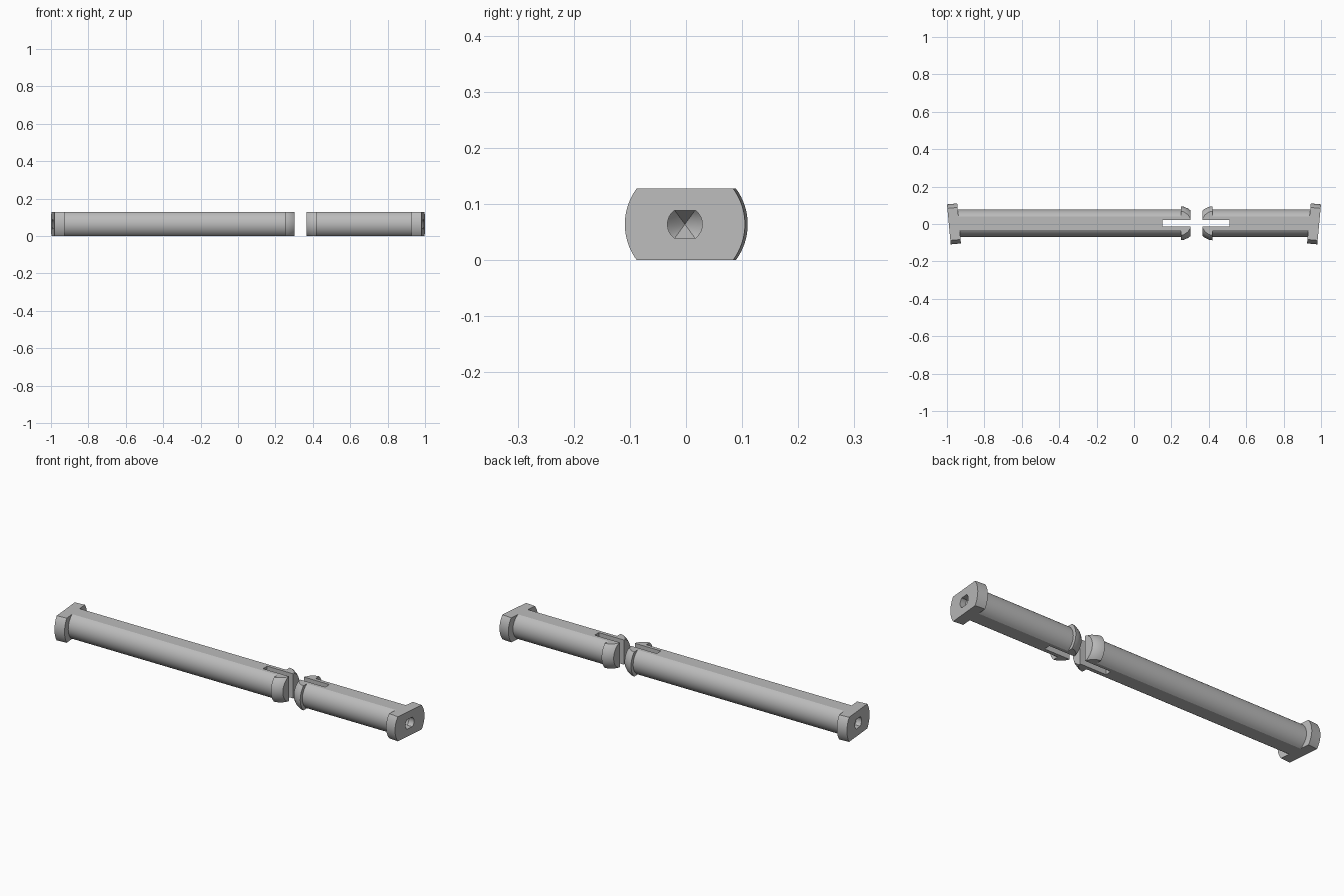
import bpy, bmesh
from math import asin, cos, sin, pi

cube = bpy.data.objects.get("Cube")
if cube:
    bpy.data.objects.remove(cube, do_unlink=True)

HALF = 0.064      # half height between the two flats
TILT = 0.093      # slant of the head
BODY = 0.073      # shaft radius
HEAD = 0.107      # head radius
ARC = 16          # segments in each rounded side

grey = bpy.data.materials.new("plain grey")
grey.use_nodes = True
colour = (0.5, 0.5, 0.5, 1)
grey.diffuse_color = colour
grey.node_tree.nodes["Principled BSDF"].inputs["Base Color"].default_value = colour


def section(r, h):
    """Circle with its top and bottom cut flat, as (y, z) points."""
    a = asin(min(1, h / r))
    return [(r * cos(t), r * sin(t))
            for start in (-a, pi - a)
            for t in (start + 2 * a * i / ARC for i in range(ARC + 1))]


def pin(name, side, length, slot):
    # Rings run from the socket in the head, along the shaft, to the barbed tip:
    # distance from the head, radius, half height, y centre, slant
    neck = length - 0.053
    rings = [(0.03, 0.031, 0.025, -0.002, TILT),
             (0.0, 0.031, 0.025, -0.002, TILT),
             (0.0, HEAD, HALF, -0.002, TILT),
             (0.055, HEAD, HALF, 0.003, TILT),
             (0.055, BODY, HALF, 0.004, TILT),
             (neck, BODY, HALF, 0.004, 0),
             (neck, 0.091, HALF, 0.004, 0),
             (neck + 0.018, 0.088, HALF, 0.004, 0),
             (neck + 0.04, 0.078, HALF, 0.004, 0),
             (length, 0.068, HALF, 0.004, 0)]
    bm = bmesh.new()
    loops = []
    for u, r, h, cy, tilt in rings:
        loops.append([bm.verts.new((side * (0.99 - u + tilt * (y + cy)), y + cy, z + HALF))
                      for y, z in section(r, h)])
    n = len(loops[0])
    for a, b in zip(loops, loops[1:]):
        for i in range(n):
            j = (i + 1) % n
            bm.faces.new((a[i], a[j], b[j], b[i]))
    # Pointed socket bottom and closed tip
    apex = bm.verts.new((side * 0.92, -0.002, HALF))
    for i in range(n):
        bm.faces.new((apex, loops[0][(i + 1) % n], loops[0][i]))
    bm.faces.new(loops[-1])
    bmesh.ops.recalc_face_normals(bm, faces=bm.faces)
    mesh = bpy.data.meshes.new(name)
    bm.to_mesh(mesh)
    bm.free()
    mesh.materials.append(grey)
    obj = bpy.data.objects.new(name, mesh)
    bpy.context.collection.objects.link(obj)

    # Slot that splits the tip into two prongs
    tip = side * (0.99 - length)
    bpy.ops.mesh.primitive_cube_add(size=1, location=(tip, 0.004, HALF))
    cutter = bpy.context.object
    cutter.name = name + "_slot_cutter"
    cutter.scale = (2 * slot, 0.034, 0.3)
    cutter.hide_render = True
    mod = obj.modifiers.new("slot", 'BOOLEAN')
    mod.operation = 'DIFFERENCE'
    mod.solver = 'EXACT'
    mod.object = cutter
    bpy.ops.object.select_all(action='DESELECT')
    obj.select_set(True)
    bpy.context.view_layer.objects.active = obj
    bpy.ops.object.modifier_apply(modifier="slot")
    bpy.data.objects.remove(cutter, do_unlink=True)
    bpy.ops.object.shade_smooth_by_angle(angle=0.4)


pin("long_pin", -1, 1.293, 0.15)
pin("short_pin", 1, 0.624, 0.145)
